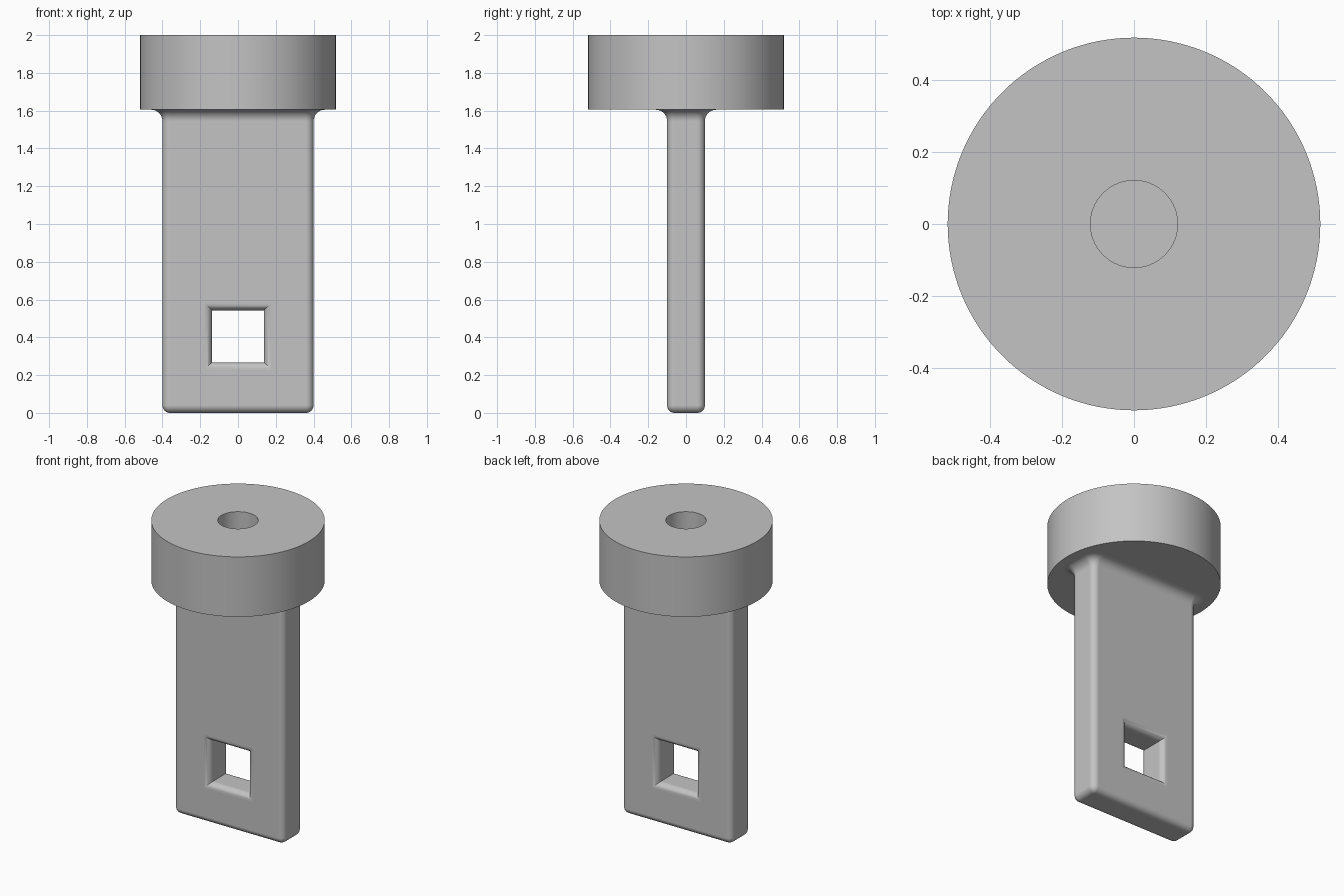
import bpy, bmesh
from math import sin, cos, pi, tau

cube = bpy.data.objects.get("Cube")
if cube:
    bpy.data.objects.remove(cube, do_unlink=True)

# Plain grey material
grey = bpy.data.materials.new("plain grey")
grey.use_nodes = True
grey.diffuse_color = (0.55, 0.55, 0.55, 1)
grey.node_tree.nodes["Principled BSDF"].inputs["Base Color"].default_value = (0.55, 0.55, 0.55, 1)


def loft(name, rings):
    """Closed solid through rings of equal point count."""
    bm = bmesh.new()
    loops = [[bm.verts.new(p) for p in ring] for ring in rings]
    n = len(loops[0])
    for a, b in zip(loops, loops[1:]):
        for i in range(n):
            j = (i + 1) % n
            bm.faces.new((a[i], a[j], b[j], b[i]))
    bm.faces.new(loops[0][::-1])
    bm.faces.new(loops[-1])
    bmesh.ops.remove_doubles(bm, verts=bm.verts, dist=0.00005)
    bmesh.ops.recalc_face_normals(bm, faces=bm.faces)
    mesh = bpy.data.meshes.new(name)
    bm.to_mesh(mesh)
    bm.free()
    mesh.materials.append(grey)
    obj = bpy.data.objects.new(name, mesh)
    bpy.context.collection.objects.link(obj)
    return obj


def select(obj):
    bpy.ops.object.select_all(action='DESELECT')
    obj.select_set(True)
    bpy.context.view_layer.objects.active = obj


def smooth(obj):
    select(obj)
    bpy.ops.object.shade_smooth_by_angle(angle=pi / 6)
    weighted = obj.modifiers.new("flat face normals", 'WEIGHTED_NORMAL')
    weighted.keep_sharp = True


HALF_W, HALF_T = 0.4, 0.1
ROUND, FILLET = 0.04, 0.06
HEAD_BASE, TOP = 1.605, 2.0
STEPS = 8


def circle(r, z, n=128):
    return [(r * cos(tau * i / n), r * sin(tau * i / n), z) for i in range(n)]


def rounded_rect(grow, z):
    """Blade outline offset by grow, with matching corner radius."""
    r = ROUND + grow
    pts = []
    for k, (sx, sy) in enumerate(((1, 1), (-1, 1), (-1, -1), (1, -1))):
        for i in range(STEPS + 1):
            a = (k + i / STEPS) * pi / 2
            pts.append((sx * (HALF_W - ROUND) + r * cos(a),
                        sy * (HALF_T - ROUND) + r * sin(a), z))
    return pts


# Round head with a blind centre hole
head = loft("head", [circle(0.518, HEAD_BASE), circle(0.518, TOP),
                     circle(0.121, TOP), circle(0.121, 1.7)])
smooth(head)

# Blade: rounded foot, straight sides, fillet flaring into the head
angles = [i / STEPS * pi / 2 for i in range(STEPS + 1)]
rings = [rounded_rect(ROUND * (sin(a) - 1), ROUND * (1 - cos(a))) for a in angles]
rings += [rounded_rect(FILLET * (1 - cos(a)), HEAD_BASE - FILLET + FILLET * sin(a))
          for a in angles]
rings.append(rounded_rect(FILLET, HEAD_BASE + 0.03))
blade = loft("blade", rings)

# Square window with rounded rims, cut through the blade
WINDOW, WINDOW_Z = 0.138, 0.405


def square(y, grow):
    h = WINDOW + grow
    return [(sx * h, y, WINDOW_Z + sz * h)
            for sx, sz in ((1, 1), (-1, 1), (-1, -1), (1, -1))]


rim = [(HALF_T - ROUND + ROUND * sin(a), ROUND * (1 - cos(a))) for a in angles]
rim.append((HALF_T + 0.05, ROUND))
cutter = loft("window_cutter", [square(-y, g) for y, g in reversed(rim)]
              + [square(y, g) for y, g in rim])
cutter.hide_render = True
cut = blade.modifiers.new("window", 'BOOLEAN')
cut.operation = 'DIFFERENCE'
cut.solver = 'EXACT'
cut.object = cutter
select(blade)
bpy.ops.object.modifier_apply(modifier=cut.name)
bpy.data.objects.remove(cutter, do_unlink=True)
smooth(blade)
